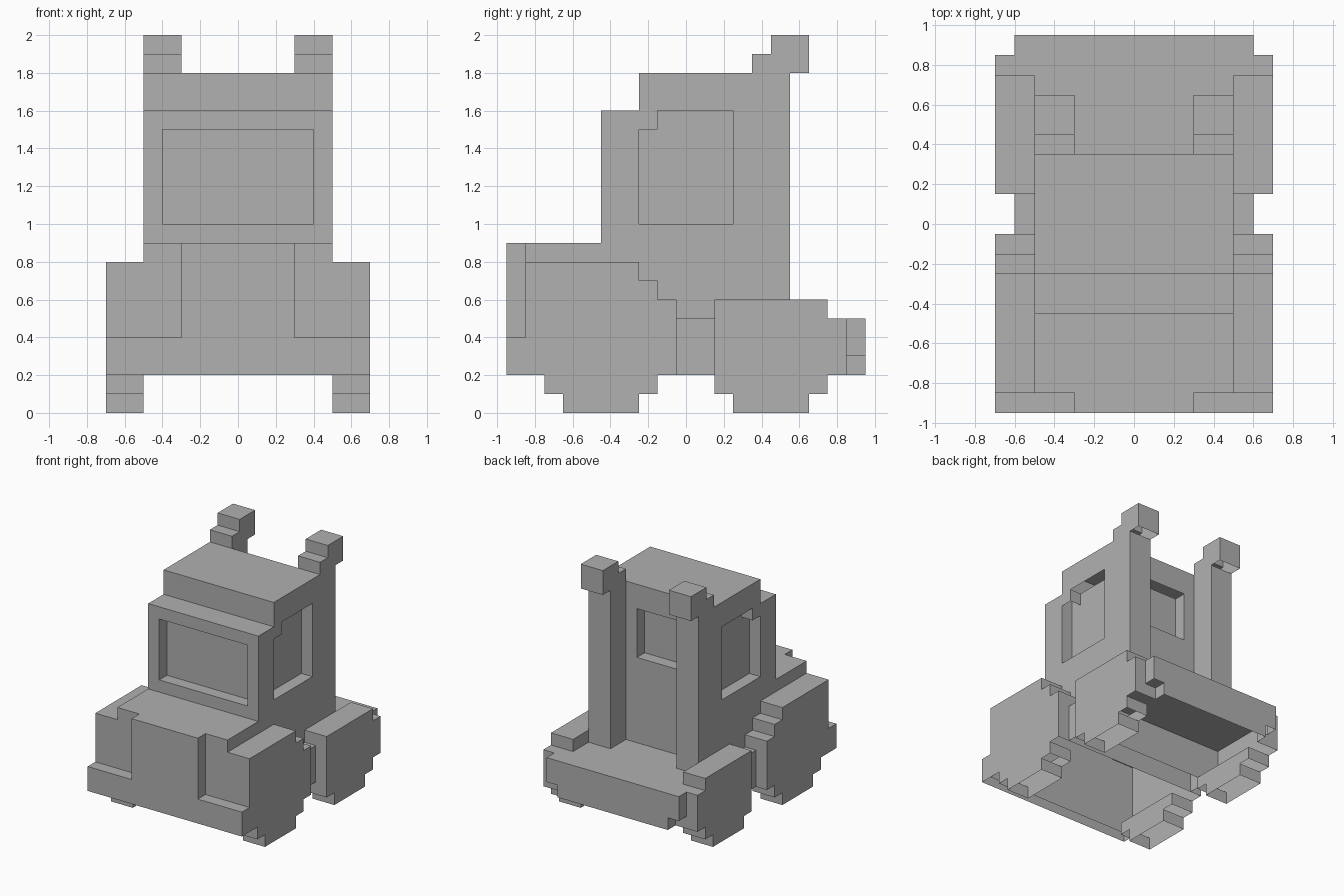
import bpy, bmesh, math
from mathutils import Vector

if "Cube" in bpy.data.objects:
    bpy.data.objects.remove(bpy.data.objects["Cube"])

U = 0.1          # block size
cells = {}       # block -> part name


def blocks(x0, x1, y0, y1, z0, z1):
    """Grid blocks in a box given for x >= 0, mirrored to the other side."""
    r = lambda v: round(v / U)
    for i in range(r(x0), r(x1)):
        for j in range(r(y0 + 0.95), r(y1 + 0.95)):
            for k in range(r(z0), r(z1)):
                yield (i, j, k)
                yield (-1 - i, j, k)


def add(part, *box):
    for c in blocks(*box):
        cells[c] = part


def carve(*box):
    for c in blocks(*box):
        cells.pop(c, None)


# Chassis link, rear bed and rear bumper
add("chassis", 0, 0.6, -0.05, 0.15, 0.2, 0.5)
add("bed", 0, 0.6, 0.15, 0.85, 0.2, 0.5)
add("rear_bumper", 0, 0.6, 0.85, 0.95, 0.3, 0.5)
add("rear_bumper", 0, 0.5, 0.85, 0.95, 0.2, 0.3)

# Hood, nose and front bumper
add("hood", 0, 0.5, -0.85, -0.45, 0.2, 0.9)
add("nose", 0, 0.3, -0.95, -0.85, 0.2, 0.9)
add("front_bumper", 0, 0.7, -0.95, -0.85, 0.2, 0.4)

# Cab with stepped roof, resting on the bed at the back
add("cab", 0, 0.5, -0.45, -0.05, 0.2, 0.5)
add("cab", 0, 0.5, -0.45, 0.35, 0.5, 1.6)
add("cab", 0, 0.5, -0.25, 0.35, 1.6, 1.8)

# Recessed windows: front, side (with a filled corner), rear
carve(0, 0.4, -0.45, -0.35, 1.0, 1.5)
carve(0.4, 0.5, -0.25, 0.25, 1.0, 1.6)
add("window_corners", 0.4, 0.5, -0.25, -0.15, 1.5, 1.6)
carve(0, 0.2, 0.25, 0.35, 1.2, 1.6)

# Exhaust stacks with bent tips
add("exhaust_stacks", 0.3, 0.5, 0.35, 0.55, 0.5, 1.8)
add("exhaust_stacks", 0.3, 0.5, 0.35, 0.65, 1.8, 1.9)
add("exhaust_stacks", 0.3, 0.5, 0.45, 0.65, 1.9, 2.0)

# Front fenders, stepped down toward the rear
for y1, z1 in ((-0.25, 0.8), (-0.15, 0.7), (-0.05, 0.6)):
    add("front_fenders", 0.5, 0.7, -0.85, y1, 0.2, z1)

# Wheels and rear fender tops
add("front_wheels", 0.5, 0.7, -0.75, -0.15, 0.1, 0.2)
add("front_wheels", 0.5, 0.7, -0.65, -0.25, 0.0, 0.1)
add("rear_wheels", 0.5, 0.7, 0.15, 0.75, 0.1, 0.5)
add("rear_wheels", 0.5, 0.7, 0.75, 0.85, 0.2, 0.5)
add("rear_wheels", 0.5, 0.7, 0.25, 0.65, 0.0, 0.1)
add("rear_fenders", 0.5, 0.7, 0.15, 0.75, 0.5, 0.6)

# Parts in one group share an open interior; groups are walled off
GROUP = {"bed": "rear", "rear_bumper": "rear", "rear_wheels": "rear",
         "nose": "grille", "front_bumper": "grille",
         "hood": "body", "cab": "body", "front_fenders": "body",
         "front_wheels": "body", "exhaust_stacks": "body"}
group = lambda c: GROUP.get(cells.get(c), cells.get(c))

grey = bpy.data.materials.new("dark_grey")
grey.diffuse_color = (0.44, 0.44, 0.44, 1)
grey.use_nodes = True
grey.node_tree.nodes["Principled BSDF"].inputs["Base Color"].default_value = grey.diffuse_color

# Outer skin of each part; the shells are open underneath
SIDES = [(1, 0, 0), (-1, 0, 0), (0, 1, 0), (0, -1, 0), (0, 0, 1)]
done = set()


def build(part):
    bm = bmesh.new()
    for c in [c for c, p in cells.items() if p == part]:
        for s in SIDES:
            other = tuple(a + b for a, b in zip(c, s))
            wall = frozenset((c, other))
            if group(other) == group(c) or wall in done:
                continue
            done.add(wall)
            n = Vector(s)
            t = Vector((s[1], s[2], s[0]))
            b = n.cross(t)
            mid = Vector(c) + Vector((0.5, 0.5, 0.5)) + n * 0.5
            corners = [mid + (t * p + b * q) * 0.5
                       for p, q in ((-1, -1), (1, -1), (1, 1), (-1, 1))]
            bm.faces.new([bm.verts.new(v * U - Vector((0, 0.95, 0)))
                          for v in corners])
    bmesh.ops.remove_doubles(bm, verts=bm.verts, dist=0.001)
    bmesh.ops.dissolve_limit(bm, angle_limit=math.radians(1),
                             verts=bm.verts, edges=bm.edges)
    mesh = bpy.data.meshes.new(part)
    bm.to_mesh(mesh)
    bm.free()
    mesh.materials.append(grey)
    bpy.context.collection.objects.link(bpy.data.objects.new(part, mesh))


for part in sorted(set(cells.values())):
    build(part)
